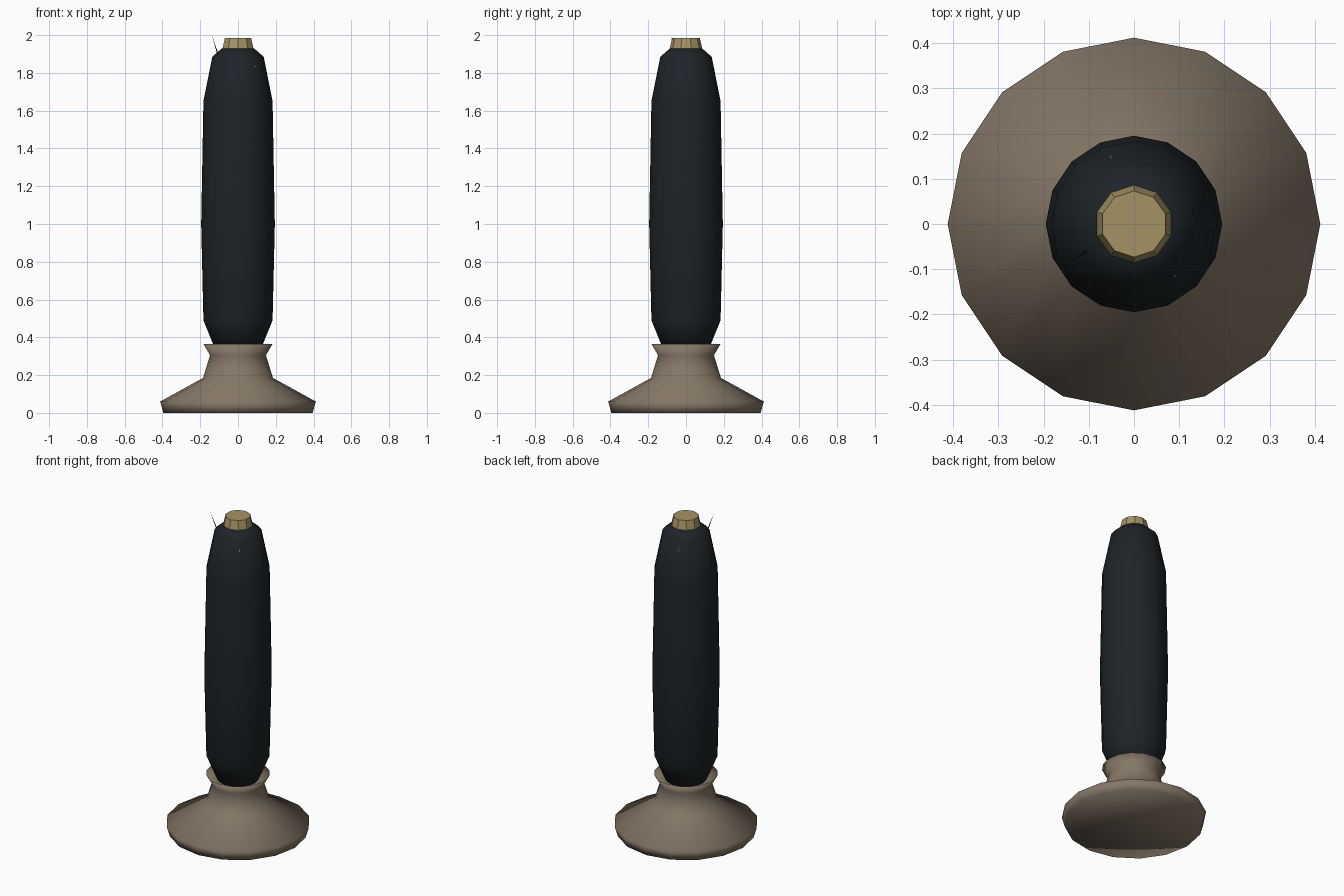
import bpy, bmesh, math
from mathutils import Vector

if "Cube" in bpy.data.objects:
    bpy.data.objects.remove(bpy.data.objects["Cube"])


def material(name, rgb):
    m = bpy.data.materials.new(name)
    m.diffuse_color = (*rgb, 1)
    m.use_nodes = True
    m.node_tree.nodes["Principled BSDF"].inputs["Base Color"].default_value = m.diffuse_color
    return m


def finish(bm, name, mat, smooth):
    bmesh.ops.recalc_face_normals(bm, faces=bm.faces)
    for f in bm.faces:
        f.smooth = smooth
    mesh = bpy.data.meshes.new(name)
    bm.to_mesh(mesh)
    bm.free()
    mesh.materials.append(mat)
    ob = bpy.data.objects.new(name, mesh)
    bpy.context.collection.objects.link(ob)
    return ob


def lathe(name, profile, sides, mat, smooth=True):
    """Turn (radius, z) points around z; radius 0 closes with a fan."""
    bm = bmesh.new()
    rings = []
    for r, z in profile:
        n = sides if r > 0 else 1
        rings.append([bm.verts.new((r * math.sin(math.tau * i / sides),
                                    r * math.cos(math.tau * i / sides), z))
                      for i in range(n)])
    for a, b in zip(rings, rings[1:]):
        for i in range(sides):
            j = (i + 1) % sides
            quad = [a[i % len(a)], a[j % len(a)], b[j % len(b)], b[i % len(b)]]
            bm.faces.new(list(dict.fromkeys(quad)))
    return finish(bm, name, mat, smooth)


def sliver(name, start, end, width, mat):
    """Thin three-sided spike tapering from start to end."""
    a, b = Vector(start), Vector(end)
    d = (b - a).normalized()
    u = d.orthogonal().normalized()
    v = d.cross(u)
    bm = bmesh.new()
    base = [bm.verts.new(a + width * (u * math.cos(t) + v * math.sin(t)))
            for t in (0, math.tau / 3, 2 * math.tau / 3)]
    tip = bm.verts.new(b)
    bm.faces.new(base)
    for i in range(3):
        bm.faces.new((base[i], base[(i + 1) % 3], tip))
    return finish(bm, name, mat, False)


brown = material("brown_wood", (0.235, 0.185, 0.135))
black = material("black_grip", (0.012, 0.017, 0.02))
brass = material("brass", (0.37, 0.29, 0.13))
silver = material("sliver_grey", (0.25, 0.25, 0.25))

# Flared foot with an open collar
lathe("base", [(0, 0), (0.395, 0), (0.412, 0.06), (0.185, 0.185),
               (0.148, 0.305), (0.183, 0.365), (0.12, 0.325), (0, 0.325)],
      16, brown)

# Long rounded body
lathe("body", [(0, 0.335), (0.12, 0.335), (0.183, 0.49), (0.195, 1.0),
               (0.183, 1.65), (0.136, 1.885), (0.085, 1.93), (0, 1.93)],
      16, black)

# Ten-sided cap
lathe("cap", [(0, 1.925), (0.087, 1.925), (0.073, 1.985), (0, 1.985)],
      10, brass, smooth=False)

# Loose spike and small slivers at the shoulder
sliver("spike", (-0.107, -0.062, 1.9), (-0.138, -0.08, 2.0), 0.004, black)
sliver("sliver_front", (0.09, -0.113, 1.835), (0.099, -0.123, 1.82), 0.003, silver)
sliver("sliver_back", (-0.052, 0.15, 1.815), (-0.048, 0.14, 1.84), 0.003, silver)
